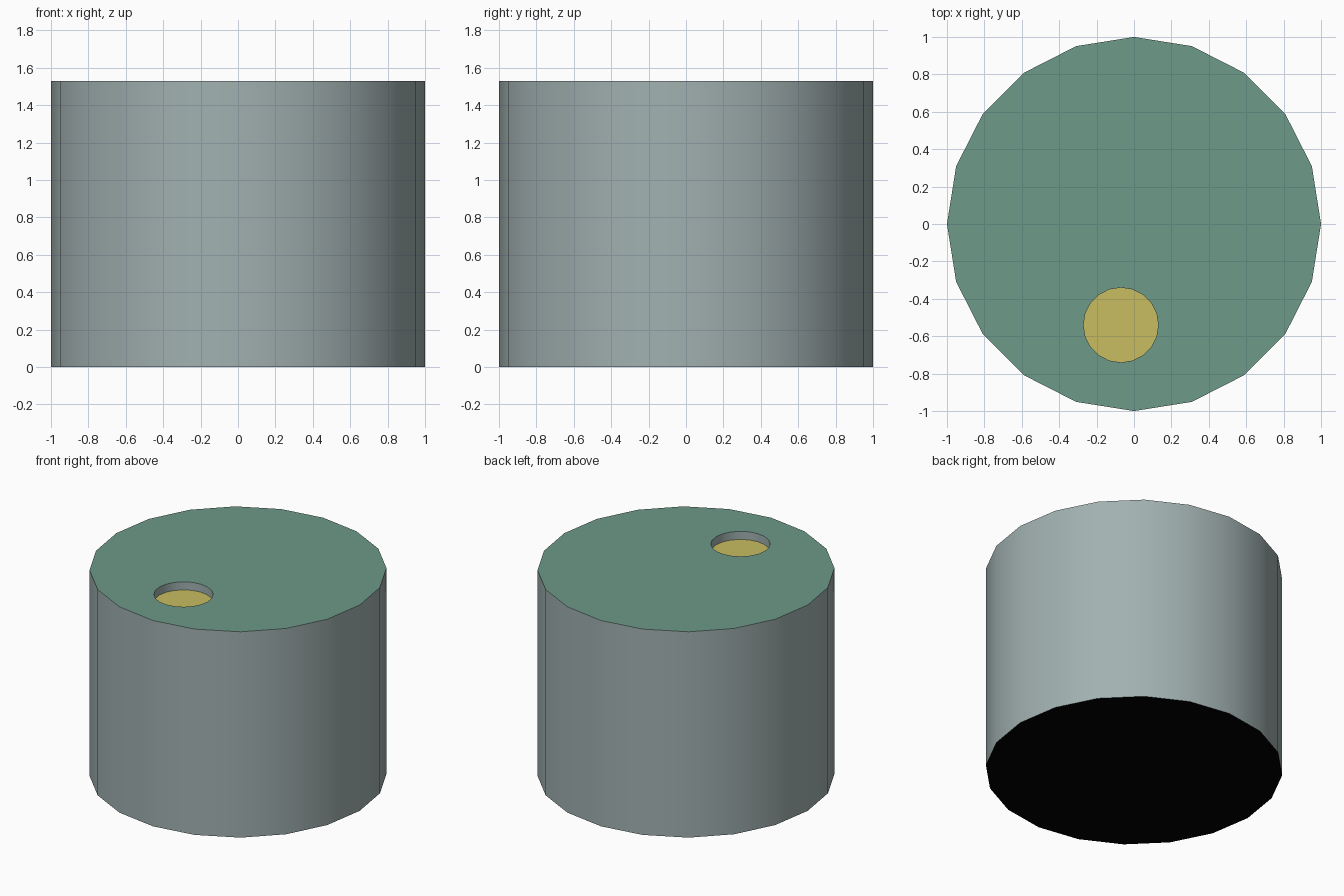
import bpy, bmesh, math

if "Cube" in bpy.data.objects:
    bpy.data.objects.remove(bpy.data.objects["Cube"])

R, H, SEG = 1.0, 1.53, 20
HOLE_X, HOLE_Y, HOLE_R, DEPTH = -0.07, -0.54, 0.2, 0.06


def material(name, rgb):
    m = bpy.data.materials.new(name)
    m.diffuse_color = (*rgb, 1)
    m.use_nodes = True
    m.node_tree.nodes["Principled BSDF"].inputs["Base Color"].default_value = m.diffuse_color
    return m


mats = [material("grey_blue_side", (0.36, 0.44, 0.44)),
        material("green_top", (0.155, 0.32, 0.25)),
        material("yellow_floor", (0.58, 0.51, 0.12)),
        material("black_base", (0.0, 0.0, 0.0))]

bm = bmesh.new()


def ring(cx, cy, r, z):
    return [bm.verts.new((cx + r * math.cos(2 * math.pi * i / SEG),
                          cy + r * math.sin(2 * math.pi * i / SEG), z))
            for i in range(SEG)]


def wall(low, high):
    for i in range(SEG):
        j = (i + 1) % SEG
        f = bm.faces.new((low[i], low[j], high[j], high[i]))
        f.smooth = True


def loop_edges(ring_verts):
    return [bm.edges.get((ring_verts[i], ring_verts[(i + 1) % SEG])) for i in range(SEG)]


# Drum wall and black underside
base, rim = ring(0, 0, R, 0), ring(0, 0, R, H)
wall(base, rim)
bm.faces.new(base[::-1]).material_index = 3

# Recess wall and yellow floor
floor = ring(HOLE_X, HOLE_Y, HOLE_R, H - DEPTH)
lip = ring(HOLE_X, HOLE_Y, HOLE_R, H)
wall(lip, floor)
bm.faces.new(floor).material_index = 2

# Green top around the recess
filled = bmesh.ops.triangle_fill(bm, use_beauty=True, normal=(0, 0, 1),
                                 edges=loop_edges(rim) + loop_edges(lip))
for f in filled["geom"]:
    if isinstance(f, bmesh.types.BMFace):
        f.normal_update()
        if f.normal.z < 0:
            f.normal_flip()
        f.material_index = 1

mesh = bpy.data.meshes.new("drum")
bm.to_mesh(mesh)
bm.free()
for m in mats:
    mesh.materials.append(m)
drum = bpy.data.objects.new("drum", mesh)
bpy.context.collection.objects.link(drum)
bpy.context.view_layer.objects.active = drum
drum.select_set(True)
bpy.ops.object.shade_smooth_by_angle(angle=math.radians(30))
